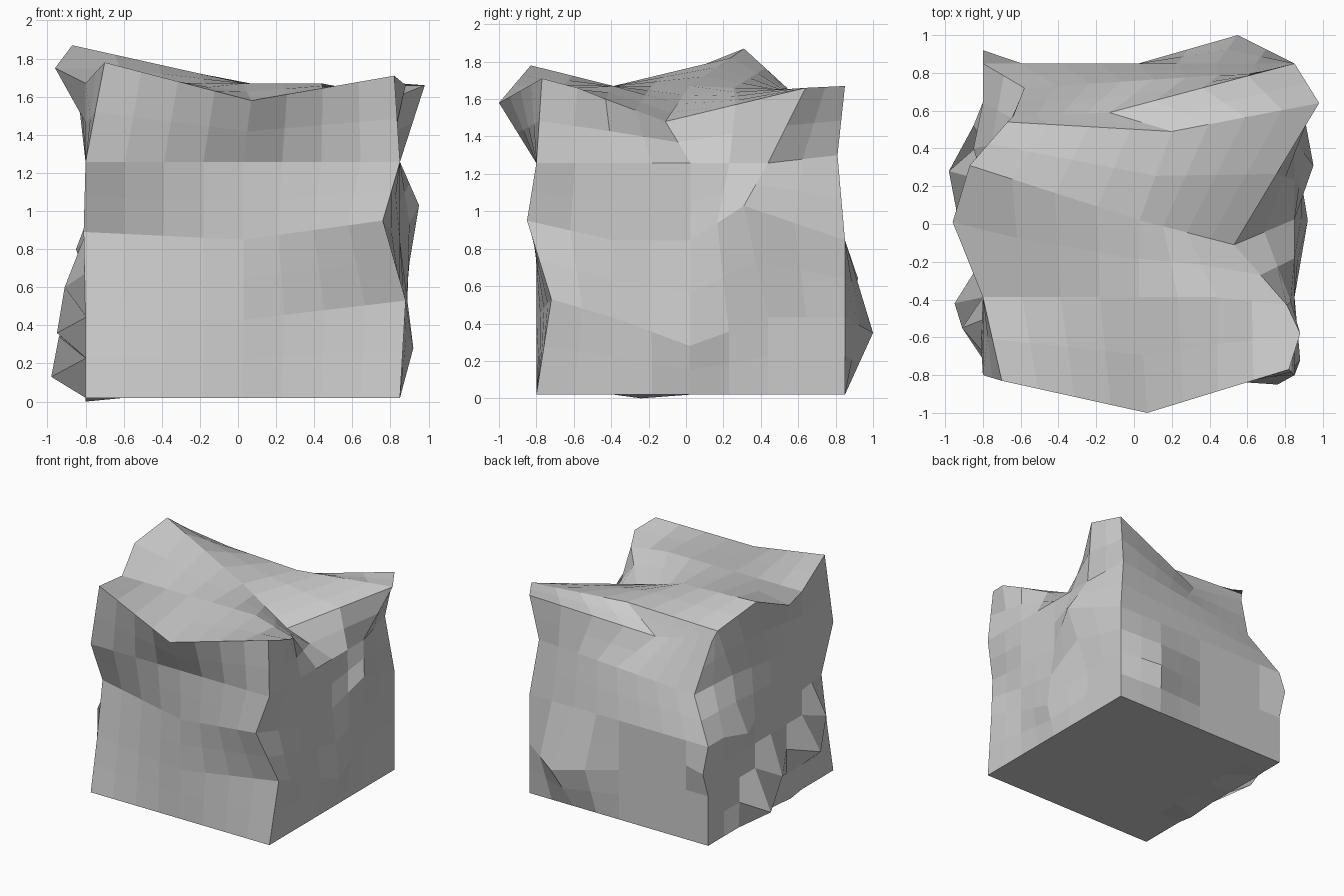
import bpy, bmesh
from mathutils import Vector

if "Cube" in bpy.data.objects:
    bpy.data.objects.remove(bpy.data.objects["Cube"])

LOW, STEP = Vector((-0.8, -0.8, 0.02)), 0.4125

# Hewn block: a 4 x 4 x 4 cage
bm = bmesh.new()
bmesh.ops.create_cube(bm, size=4)
bmesh.ops.subdivide_edges(bm, edges=bm.edges[:], cuts=3, use_grid_fill=True)
cage = {}
for v in bm.verts:
    key = tuple(round(c + 2) for c in v.co)
    cage[key] = v
    v.co = LOW + Vector(key) * STEP


def push(moves):
    for key, pos in moves.items():
        cage[key].co = pos


def ridge(y, z, *stops):
    """Straight creases along a row of the cage, through (column, position) stops."""
    for (i0, p0), (i1, p1) in zip(stops, stops[1:]):
        for i in range(i0, i1 + 1):
            cage[i, y, z].co = Vector(p0).lerp(Vector(p1), (i - i0) / (i1 - i0))


# Front: ledges and the leaning brow
ridge(0, 1, (0, (-0.80, -0.715, 0.45)), (2, (0.03, -0.80, 0.43)), (4, (0.88, -0.72, 0.53)))
ridge(0, 2, (0, (-0.81, -0.63, 0.89)), (2, (0.03, -0.80, 0.85)), (4, (0.76, -0.85, 0.95)))
ridge(0, 4, (0, (-0.70, -0.83, 1.78)), (2, (0.07, -1.00, 1.58)), (4, (0.82, -0.77, 1.71)))

# Top: slanting crease from the peak to the notch, far ridge, sunken back edge
ridge(2, 4, (0, (-0.87, 0.31, 1.87)), (2, (0.03, 0.02, 1.67)), (4, (0.53, -0.11, 1.48)))
ridge(3, 4, (0, (-0.67, 0.54, 1.66)), (2, (0.20, 0.49, 1.65)), (4, (0.98, 0.64, 1.66)))
ridge(4, 4, (0, (-0.64, 0.57, 1.58)), (2, (-0.13, 0.59, 1.49)), (4, (0.85, 0.85, 1.67)))

# Back: drawn-in upper band
ridge(4, 3, (0, (-0.58, 0.72, 1.17)), (4, (0.79, 0.81, 1.30)))

# Side and back bulges, hollow in the left side
push({
    (4, 2, 1): (0.92, 0.02, 0.28),
    (4, 3, 2): (0.95, 0.31, 1.03),
    (4, 1, 4): (0.81, -0.43, 1.60),
    (3, 4, 1): (0.55, 1.00, 0.35),
    (0, 3, 3): (-0.71, 0.40, 1.25),
})

# Finer facets, then small chips pulled out of the nearest corner
bmesh.ops.subdivide_edges(bm, edges=bm.edges[:], cuts=1, use_grid_fill=True)
chips = [(-0.98, 0.28, 0.13), (-0.85, 0.52, 0.06), (-0.95, -0.42, 0.36),
         (-0.91, -0.55, 0.60), (-0.94, 0.07, 0.34), (-0.85, 0.40, 0.80),
         (-0.80, 0.92, 0.64), (-0.96, 0.01, 1.75), (0.88, -0.58, 1.66),
         (-0.80, -0.24, 0.00)]
for chip in map(Vector, chips):
    min(bm.verts, key=lambda v: (v.co - chip).length).co = chip

bmesh.ops.recalc_face_normals(bm, faces=bm.faces[:])
mesh = bpy.data.meshes.new("rock_block")
bm.to_mesh(mesh)
bm.free()
bpy.context.collection.objects.link(bpy.data.objects.new("rock_block", mesh))
